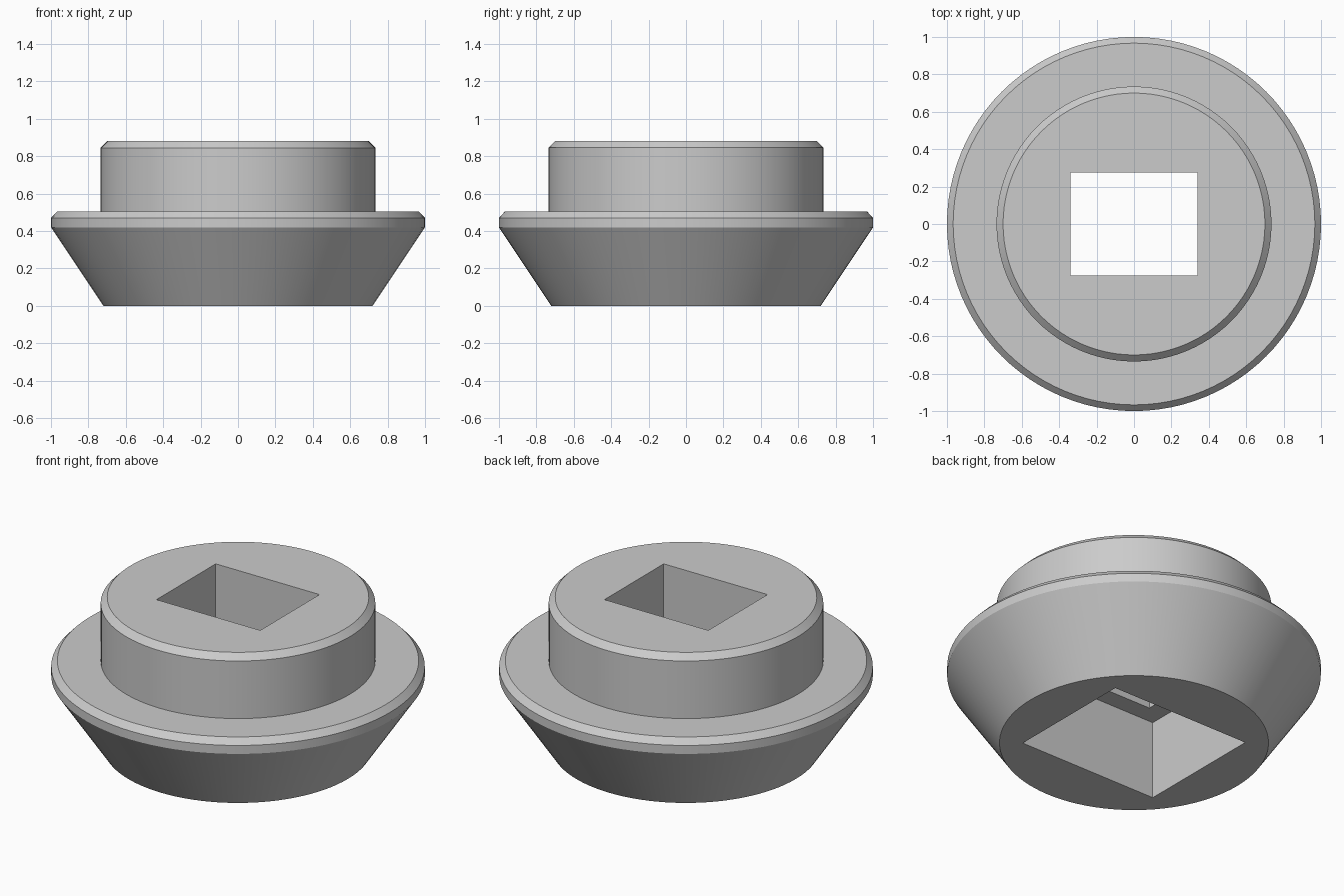
import bpy
import math

cube = bpy.data.objects.get("Cube")
if cube:
    bpy.data.objects.remove(cube, do_unlink=True)

SEGMENTS = 96

grey = bpy.data.materials.new("plain grey")
grey.use_nodes = True
colour = (0.6, 0.6, 0.6, 1)
grey.diffuse_color = colour
grey.node_tree.nodes["Principled BSDF"].inputs["Base Color"].default_value = colour


def lathe(name, profile):
    """Closed solid of revolution with flat end caps."""
    verts, faces = [], []
    for r, z in profile:
        for i in range(SEGMENTS):
            a = math.tau * i / SEGMENTS
            verts.append((r * math.cos(a), r * math.sin(a), z))
    for ring in range(len(profile) - 1):
        for i in range(SEGMENTS):
            j = (i + 1) % SEGMENTS
            low, high = ring * SEGMENTS, (ring + 1) * SEGMENTS
            faces.append((low + i, low + j, high + j, high + i))
    faces.append(tuple(reversed(range(SEGMENTS))))
    faces.append(tuple(range(len(verts) - SEGMENTS, len(verts))))
    mesh = bpy.data.meshes.new(name)
    mesh.from_pydata(verts, [], faces)
    mesh.materials.append(grey)
    obj = bpy.data.objects.new(name, mesh)
    bpy.context.collection.objects.link(obj)
    return obj


def cut_box(target, width, depth, bottom, top):
    """Cut an upright rectangular opening on the centre axis."""
    bpy.ops.mesh.primitive_cube_add(size=1, location=(0, 0, (bottom + top) / 2))
    cutter = bpy.context.object
    cutter.name = "opening_cutter"
    cutter.scale = (width, depth, top - bottom)
    cutter.hide_render = True
    cutter.data.materials.append(grey)
    mod = target.modifiers.new("opening", "BOOLEAN")
    mod.operation = "DIFFERENCE"
    mod.solver = "EXACT"
    mod.object = cutter
    bpy.context.view_layer.objects.active = target
    bpy.ops.object.modifier_apply(modifier=mod.name)
    bpy.data.objects.remove(cutter, do_unlink=True)


# Tapered base, chamfered flange and chamfered collar in one profile
body = lathe("flanged_body", [
    (0.72, 0), (1, 0.42), (1, 0.47), (0.967, 0.505),
    (0.735, 0.505), (0.735, 0.845), (0.70, 0.88),
])

# Wide pocket from below, then the narrower opening through the top
cut_box(body, 0.908, 0.77, -0.2, 0.463)
cut_box(body, 0.678, 0.553, 0.2, 1.1)

# Smooth round walls with crisp rims
bpy.ops.object.select_all(action="DESELECT")
body.select_set(True)
bpy.context.view_layer.objects.active = body
bpy.ops.object.shade_smooth_by_angle(angle=math.radians(30))
